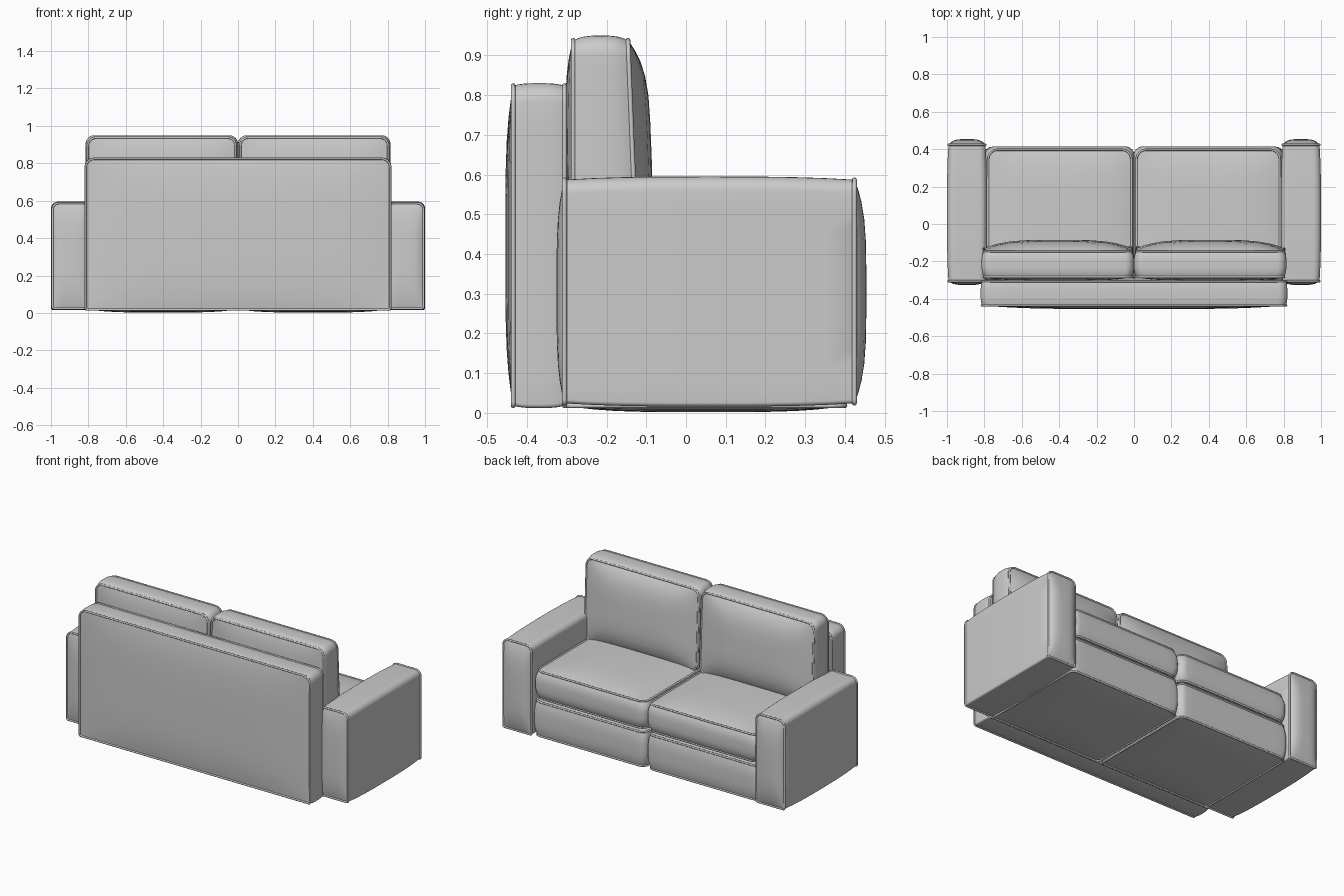
import bpy, bmesh
from math import sin, cos, pi

if "Cube" in bpy.data.objects:
    bpy.data.objects.remove(bpy.data.objects["Cube"])


def rounded_rect(u0, u1, v0, v1, radii, arc=6, edge=12):
    """Closed rounded rectangle; radii order: low-left, low-right, top-right, top-left."""
    corners = [(u0, v0, 1, 1, pi), (u1, v0, -1, 1, 1.5 * pi),
               (u1, v1, -1, -1, 0), (u0, v1, 1, -1, 0.5 * pi)]
    arcs = []
    for (u, v, su, sv, a0), r in zip(corners, radii):
        cu, cv = u + su * r, v + sv * r
        arcs.append([(cu + r * cos(a0 + i / arc * pi / 2), cv + r * sin(a0 + i / arc * pi / 2))
                     for i in range(arc + 1)])
    pts = []
    for k in range(4):
        pts += arcs[k]
        a, b = arcs[k][-1], arcs[(k + 1) % 4][0]
        pts += [(a[0] + (b[0] - a[0]) * i / edge, a[1] + (b[1] - a[1]) * i / edge)
                for i in range(1, edge)]
    return pts


def pad(name, axis, u, v, w, radii, dome, out=0.008, lean=0.0, pipe=0.006):
    """Upholstered block: profile in u/v, extruded over w, domed caps, piped seams."""
    prof = rounded_rect(*u, *v, radii)
    cu, cv = (u[0] + u[1]) / 2, (v[0] + v[1]) / 2
    hu, hv = (u[1] - u[0]) / 2, (v[1] - v[0]) / 2
    place = (lambda a, b, c: (a, c, b)) if axis == 'Y' else (lambda a, b, c: (a, b, c))

    def point(p, s, t, cap):
        a, b = (p[0] - cu) / hu * s, (p[1] - cv) / hv * s
        grow = out * (1 - abs(2 * t - 1) ** 3)
        z = w[0] + (w[1] - w[0]) * t - lean * b * hv * t
        if cap:
            z += cap * max(0, 1 - a ** 4) * max(0, 1 - b ** 4)
        return place(cu + a * (hu + grow), cv + b * (hv + grow), z)

    insets = [0.2, 0.45, 0.65, 0.8, 0.9, 0.96]
    steps = [(s, 0, -dome[0]) for s in insets]
    steps += [(1, i / 10, 0) for i in range(11)]
    steps += [(s, 1, dome[1]) for s in reversed(insets)]
    bm = bmesh.new()
    rings = [[bm.verts.new(point(p, *st)) for p in prof] for st in steps]
    n = len(prof)
    for r0, r1 in zip(rings, rings[1:]):
        for i in range(n):
            j = (i + 1) % n
            bm.faces.new((r0[i], r0[j], r1[j], r1[i]))
    for ring, t, cap in ((rings[0], 0, -dome[0]), (rings[-1], 1, dome[1])):
        mid = bm.verts.new(point((cu, cv), 0, t, cap))
        for i in range(n):
            bm.faces.new((ring[i], ring[(i + 1) % n], mid))
    bmesh.ops.recalc_face_normals(bm, faces=bm.faces)
    mesh = bpy.data.meshes.new(name)
    bm.to_mesh(mesh)
    bm.free()
    ob = bpy.data.objects.new(name, mesh)
    bpy.context.collection.objects.link(ob)
    bpy.ops.object.select_all(action='DESELECT')
    ob.select_set(True)
    bpy.context.view_layer.objects.active = ob
    bpy.ops.object.shade_smooth_by_angle(angle=0.7)

    # piping along both seams
    cd = bpy.data.curves.new(name + "_piping", 'CURVE')
    cd.dimensions = '3D'
    cd.bevel_depth = pipe
    cd.bevel_resolution = 2
    for t in (0, 1):
        sp = cd.splines.new('POLY')
        sp.points.add(n - 1)
        for q, p in zip(sp.points, prof):
            q.co = (*point(p, 1, t, 0), 1)
        sp.use_cyclic_u = True
    bpy.context.collection.objects.link(bpy.data.objects.new(name + "_piping", cd))


def side(lo, hi, s):
    return (lo, hi) if s > 0 else (-hi, -lo)


# back panel
pad("back_panel", 'Y', (-0.814, 0.814), (0.018, 0.824), (-0.435, -0.306),
    (0.01, 0.01, 0.045, 0.045), (0.02, 0.02), out=0.006)

for s, label in ((1, "right"), (-1, "left")):
    # arms
    pad("arm_" + label, 'Y', side(0.794, 0.992, s), (0.024, 0.587), (-0.306, 0.424),
        (0.01, 0.01, 0.035, 0.035), (0.02, 0.03), out=0.008)
    # base sections
    pad("base_" + label, 'Z', side(0.012, 0.79, s), (-0.3, 0.4), (0.018, 0.235),
        (0.02, 0.02, 0.04, 0.04), (0.016, 0.006), out=0.012)
    # seat cushions
    pad("seat_cushion_" + label, 'Z', side(0.014, 0.78, s), (-0.29, 0.397), (0.258, 0.428),
        (0.03, 0.03, 0.05, 0.05), (0.01, 0.024), out=0.018)
    # back cushions
    pad("back_cushion_" + label, 'Y', side(0.012, 0.803, s), (0.43, 0.938), (-0.284, -0.136),
        (0.04, 0.04, 0.045, 0.045), (0.02, 0.048), out=0.012, lean=0.04)
